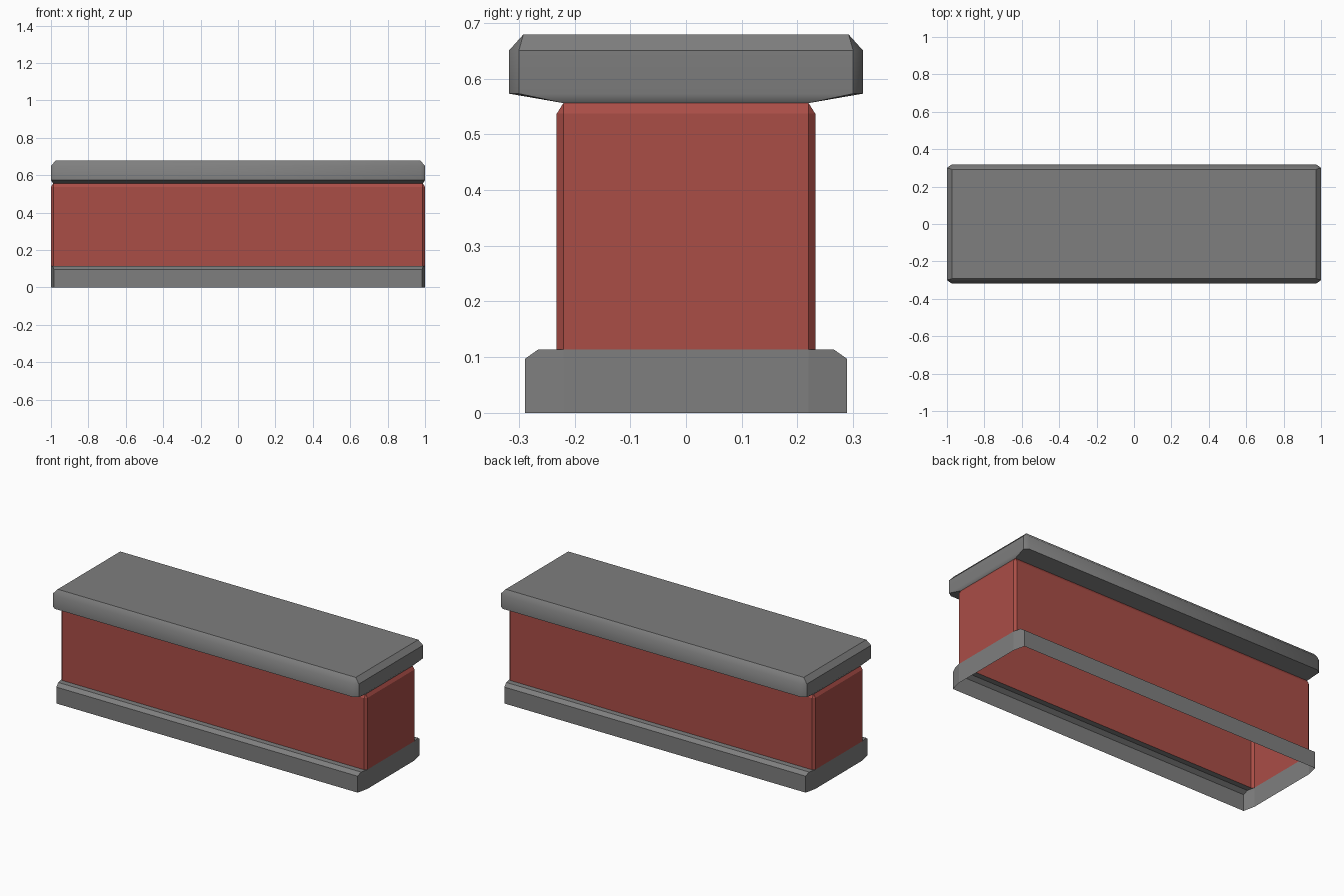
import bpy, bmesh, math

if "Cube" in bpy.data.objects:
    bpy.data.objects.remove(bpy.data.objects["Cube"])

def material(name, rgb):
    m = bpy.data.materials.new(name)
    m.diffuse_color = (*rgb, 1)
    m.use_nodes = True
    m.node_tree.nodes["Principled BSDF"].inputs["Base Color"].default_value = m.diffuse_color
    return m

grey = material("grey stone", (0.21, 0.21, 0.21))
red = material("red brick", (0.40, 0.075, 0.062))

def octagon(bm, x, cx, y, cy, z):
    """Rectangle with cut corners: long sides end at cx, end faces at cy."""
    pts = [(x, -cy), (x, cy), (cx, y), (-cx, y),
           (-x, cy), (-x, -cy), (-cx, -y), (cx, -y)]
    return [bm.verts.new((px, py, z)) for px, py in pts]

def shell(name, rings, mat, closed_top=False, smooth=None):
    """Loft an open-bottomed shell through a stack of octagon rings."""
    bm = bmesh.new()
    loops = [octagon(bm, *r) for r in rings]
    for a, b in zip(loops, loops[1:]):
        for i in range(8):
            j = (i + 1) % 8
            bm.faces.new((a[i], a[j], b[j], b[i]))
    if closed_top:
        bm.faces.new(loops[-1])
    bmesh.ops.remove_doubles(bm, verts=bm.verts, dist=1e-4)
    me = bpy.data.meshes.new(name)
    bm.to_mesh(me)
    bm.free()
    me.materials.append(mat)
    ob = bpy.data.objects.new(name, me)
    bpy.context.collection.objects.link(ob)
    if smooth:
        bpy.context.view_layer.objects.active = ob
        ob.select_set(True)
        bpy.ops.object.shade_smooth_by_angle(angle=math.radians(smooth))
        ob.select_set(False)
    return ob

# Rings are (x, cx, y, cy, z)
wall_foot = (1.0, 0.987, 0.232, 0.22, 0.114)
wall_top = (0.988, 0.988, 0.22, 0.22, 0.556)

# Plinth: hollow, chamfered along the long sides, ledge runs in to the wall
shell("base_plinth", [
    (1.0, 0.985, 0.289, 0.22, 0.0),
    (1.0, 0.985, 0.289, 0.22, 0.097),
    (1.0, 0.990, 0.265, 0.22, 0.114),
    wall_foot], grey)

# Wall body with narrow corner cuts and a chamfered top
shell("wall_body", [
    wall_foot,
    (1.0, 0.987, 0.232, 0.22, 0.537),
    wall_top], red)

# Coping slab: sloped underside, cut corners, chamfered upper edge
shell("coping_slab", [
    wall_top,
    (1.0, 0.975, 0.318, 0.300, 0.573),
    (1.0, 0.975, 0.318, 0.300, 0.650),
    (0.974, 0.974, 0.292, 0.292, 0.679)], grey, closed_top=True, smooth=40)
